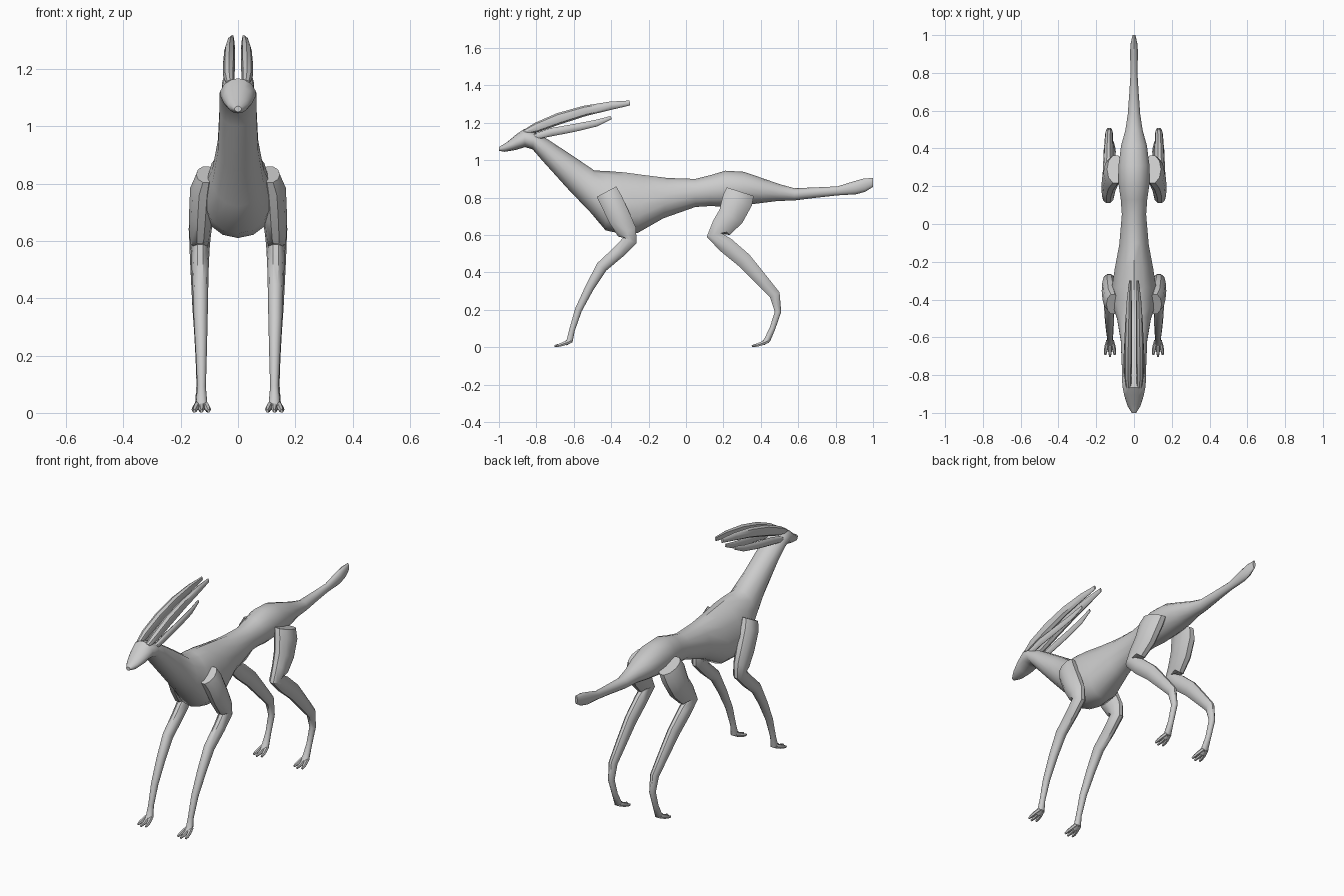
import bpy, bmesh, math
from mathutils import Vector

grey = bpy.data.materials.new("plain grey")
grey.diffuse_color = (0.6, 0.6, 0.6, 1)


def skin(name, rings, mirror=False, angle=40):
    """Join rings of points into a closed tube."""
    bm = bmesh.new()
    loops = [[bm.verts.new(p) for p in ring] for ring in rings]
    n = len(loops[0])
    for a, b in zip(loops, loops[1:]):
        for i in range(n):
            j = (i + 1) % n
            bm.faces.new((a[i], a[j], b[j], b[i]))
    bm.faces.new(loops[0])
    bm.faces.new(loops[-1])
    bmesh.ops.recalc_face_normals(bm, faces=bm.faces[:])
    mesh = bpy.data.meshes.new(name)
    bm.to_mesh(mesh)
    bm.free()
    mesh.materials.append(grey)
    ob = bpy.data.objects.new(name, mesh)
    bpy.context.collection.objects.link(ob)
    bpy.ops.object.select_all(action='DESELECT')
    bpy.context.view_layer.objects.active = ob
    ob.select_set(True)
    bpy.ops.object.shade_smooth_by_angle(angle=math.radians(angle))
    if mirror:
        ob.modifiers.new("mirror", 'MIRROR').use_axis[0] = True
    return ob


def limb(name, stations, sides=10):
    """Mirrored tube: stations are (x, y, z, half width, half depth)."""
    pts = [Vector(s[:3]) for s in stations]
    rings = []
    for i, (x, y, z, w, d) in enumerate(stations):
        t = pts[min(i + 1, len(pts) - 1)] - pts[max(i - 1, 0)]
        side = Vector((0, -t.z, t.y)).normalized()
        rings.append([pts[i] + Vector((w * math.cos(a), 0, 0)) + side * d * math.sin(a)
                      for a in (math.tau * k / sides for k in range(sides))])
    return skin(name, rings, mirror=True)


def trunk(name, stations, sides=14):
    """Tube from (top y, top z, bottom y, bottom z, half width, widest level)."""
    rings = []
    for ty, tz, by, bz, w, f in stations:
        ring = []
        for k in range(sides):
            a = math.tau * k / sides
            c = math.cos(a)
            t = f - f * c if c > 0 else f - (1 - f) * c
            ring.append((w * math.sin(a), ty + (by - ty) * t, tz + (bz - tz) * t))
        rings.append(ring)
    return skin(name, rings)


# Head, neck, torso and tail in one continuous form
trunk("body", [
    (-1.0, 1.07, -1.0, 1.05, .012, .5),
    (-.955, 1.098, -.97, 1.045, .035, .5),
    (-.905, 1.14, -.91, 1.055, .053, .55),
    (-.865, 1.167, -.86, 1.07, .062, .55),
    (-.81, 1.152, -.82, 1.058, .066, .5),
    (-.74, 1.112, -.77, 1.0, .066, .5),
    (-.60, 1.02, -.63, .845, .072, .5),
    (-.49, .945, -.51, .72, .092, .55),
    (-.42, .942, -.43, .625, .118, .6),
    (-.33, .935, -.36, .61, .122, .65),
    (-.22, .92, -.26, .61, .105, .62),
    (-.10, .905, -.12, .69, .08, .55),
    (.05, .90, .05, .75, .066, .5),
    (.13, .92, .13, .755, .072, .5),
    (.21, .944, .2, .752, .083, .5),
    (.31, .938, .31, .76, .084, .5),
    (.42, .90, .41, .772, .07, .5),
    (.50, .872, .49, .782, .047, .5),
    (.58, .85, .58, .785, .034, .5),
    (.70, .855, .70, .80, .025, .5),
    (.81, .86, .81, .812, .018, .5),
    (.90, .888, .91, .818, .022, .5),
    (.95, .902, .96, .832, .018, .5),
    (1.0, .905, 1.0, .858, .008, .5)])

# Long swept-back horns and the thinner ears beneath them
limb("horns", [
    (.028, -.865, 1.15, .014, .012),
    (.032, -.80, 1.175, .02, .026),
    (.031, -.68, 1.222, .021, .031),
    (.029, -.54, 1.264, .019, .028),
    (.025, -.40, 1.292, .013, .022),
    (.020, -.30, 1.306, .006, .013)], sides=8)
limb("ears", [
    (.042, -.83, 1.12, .012, .015),
    (.044, -.72, 1.15, .012, .022),
    (.040, -.60, 1.172, .01, .021),
    (.034, -.48, 1.198, .008, .018),
    (.028, -.40, 1.228, .005, .009)], sides=8)

# Legs
limb("front_leg", [
    (.112, -.425, .832, .034, .062),
    (.122, -.40, .785, .045, .064),
    (.128, -.355, .69, .043, .063),
    (.132, -.315, .615, .037, .056),
    (.132, -.30, .572, .033, .04),
    (.132, -.36, .51, .03, .036),
    (.131, -.45, .43, .027, .033),
    (.130, -.515, .32, .024, .025),
    (.128, -.575, .20, .019, .02),
    (.127, -.61, .09, .015, .016),
    (.127, -.622, .035, .02, .018),
    (.127, -.645, .018, .024, .011)])
limb("hind_leg", [
    (.098, .29, .832, .045, .08),
    (.112, .275, .785, .05, .086),
    (.124, .24, .70, .046, .074),
    (.134, .19, .64, .038, .062),
    (.137, .15, .60, .033, .043),
    (.137, .215, .545, .031, .046),
    (.136, .31, .465, .028, .044),
    (.134, .40, .365, .025, .036),
    (.132, .475, .28, .021, .03),
    (.131, .492, .19, .017, .018),
    (.130, .462, .10, .015, .016),
    (.129, .435, .04, .02, .018),
    (.129, .41, .018, .024, .011)])

# Three splayed toes on every foot
for foot, x, y in (("front", .127, -.615), ("hind", .129, .44)):
    for k, label in ((-1, "inner"), (0, "middle"), (1, "outer")):
        tip = y - (.088 if k == 0 else .078)
        limb(f"{foot}_{label}_toe", [
            (x + k * .010, y, .034, .010, .012),
            (x + k * .018, y - .03, .022, .011, .012),
            (x + k * .023, y - .058, .012, .010, .010),
            (x + k * .025, tip, .006, .005, .006)], sides=6)
